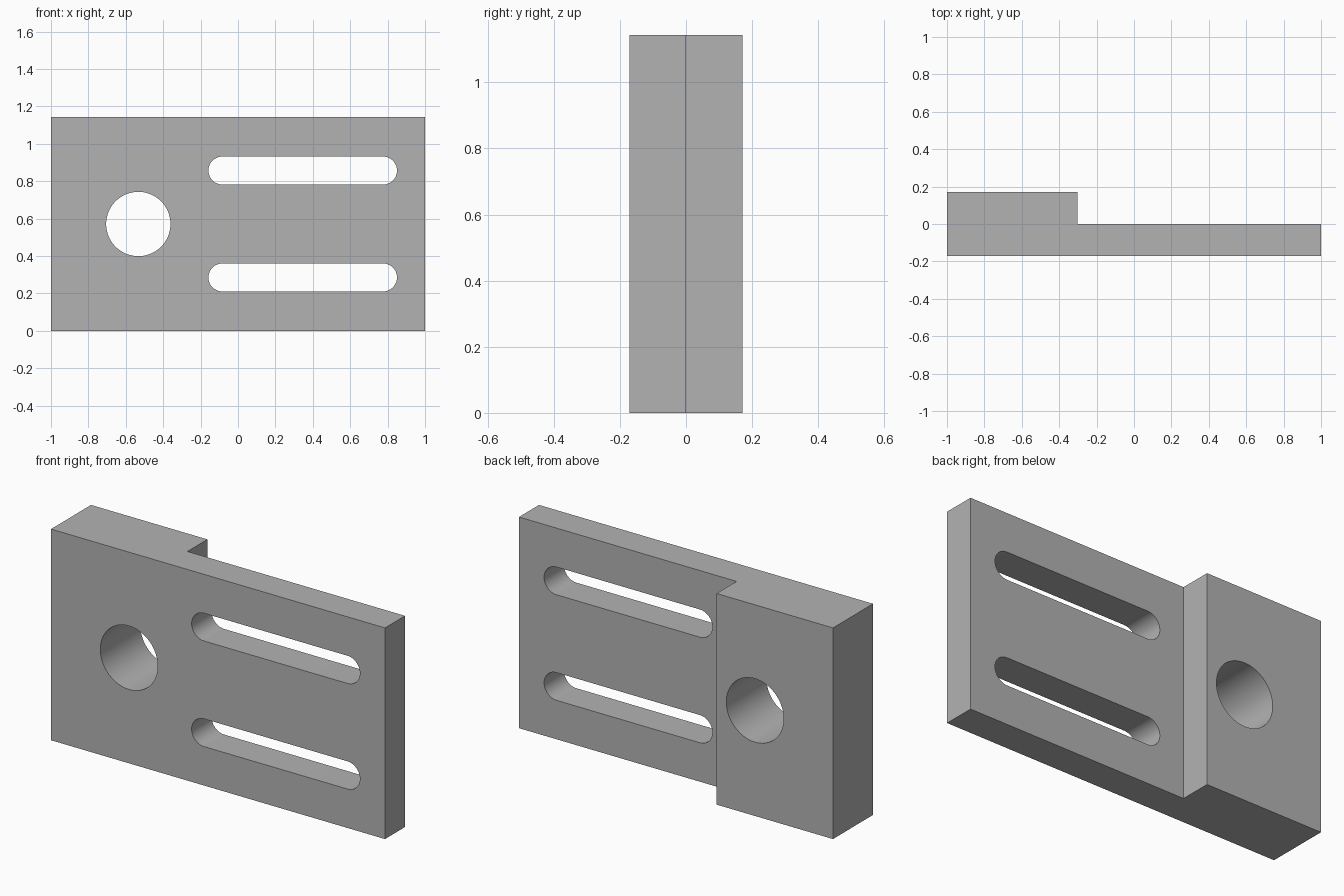
import bpy
import bmesh
from math import cos, sin, pi, radians

cube = bpy.data.objects.get("Cube")
if cube:
    bpy.data.objects.remove(cube, do_unlink=True)

HEIGHT = 1.143
HALF_DEPTH = 0.171
STEP_X = -0.303

steel = bpy.data.materials.new("plain_grey")
steel.use_nodes = True
grey = (0.45, 0.45, 0.45, 1)
steel.diffuse_color = grey
steel.node_tree.nodes["Principled BSDF"].inputs["Base Color"].default_value = grey


def prism(name, outline, offset):
    """Extrude a closed outline of 3D points along an offset vector."""
    bm = bmesh.new()
    base = bm.faces.new([bm.verts.new(p) for p in outline])
    side = bmesh.ops.extrude_face_region(bm, geom=[base], use_keep_orig=True)
    moved = [g for g in side["geom"] if isinstance(g, bmesh.types.BMVert)]
    bmesh.ops.translate(bm, verts=moved, vec=offset)
    bmesh.ops.recalc_face_normals(bm, faces=bm.faces)
    mesh = bpy.data.meshes.new(name)
    bm.to_mesh(mesh)
    bm.free()
    mesh.materials.append(steel)
    obj = bpy.data.objects.new(name, mesh)
    bpy.context.collection.objects.link(obj)
    return obj


def slot_cutter(name, x0, x1, z, radius, steps=32):
    """Rounded slot through the depth; a plain hole when x0 equals x1."""
    points = []
    for x, start in ((x1, -pi / 2), (x0, pi / 2)):
        count = steps if x0 == x1 else steps + 1
        for i in range(count):
            a = start + pi * i / steps
            points.append((x + radius * cos(a), -0.5, z + radius * sin(a)))
    return prism(name, points, (0, 1, 0))


# Stepped block: thin plate with a full-depth boss on the right-hand end
profile = [(-1, -HALF_DEPTH), (1, -HALF_DEPTH), (1, 0),
           (STEP_X, 0), (STEP_X, HALF_DEPTH), (-1, HALF_DEPTH)]
plate = prism("stepped_plate", [(x, y, 0) for x, y in profile], (0, 0, HEIGHT))

# Round bore and two adjustment slots
cutters = [slot_cutter("bore_cutter", -0.533, -0.533, HEIGHT / 2, 0.172)]
for z in (HEIGHT / 4, HEIGHT * 3 / 4):
    cutters.append(slot_cutter("slot_cutter", -0.083, 0.775, z, 0.075))

bpy.context.view_layer.objects.active = plate
plate.select_set(True)
for cutter in cutters:
    cutter.hide_render = True
    cut = plate.modifiers.new("cut", "BOOLEAN")
    cut.operation = "DIFFERENCE"
    cut.solver = "EXACT"
    cut.object = cutter
    bpy.ops.object.modifier_apply(modifier=cut.name)
    bpy.data.objects.remove(cutter, do_unlink=True)

bpy.ops.object.shade_smooth_by_angle(angle=radians(30))
